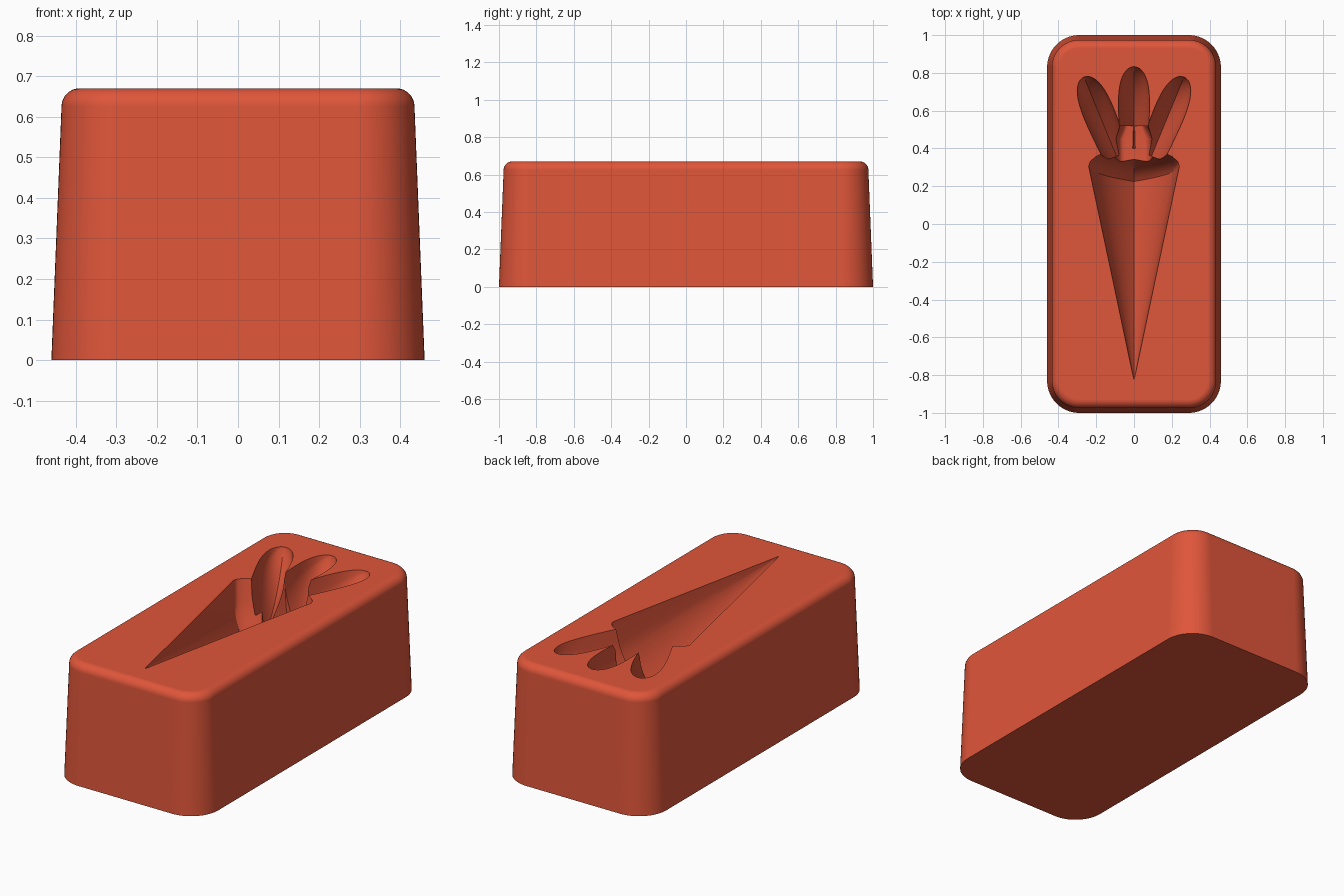
import bpy, bmesh, math
from mathutils import Vector

cube = bpy.data.objects.get("Cube")
if cube:
    bpy.data.objects.remove(cube, do_unlink=True)

TOP = 0.67

clay = bpy.data.materials.new("coral_red")
clay.use_nodes = True
clay.diffuse_color = (0.74, 0.092, 0.042, 1)
clay.node_tree.nodes["Principled BSDF"].inputs["Base Color"].default_value = clay.diffuse_color


def loft(name, rings):
    """Skin a list of equal-length closed rings and cap both ends."""
    bm = bmesh.new()
    rows = [[bm.verts.new(p) for p in ring] for ring in rings]
    n = len(rows[0])
    for a, b in zip(rows, rows[1:]):
        for i in range(n):
            j = (i + 1) % n
            bm.faces.new((a[i], a[j], b[j], b[i]))
    bm.faces.new(rows[0][::-1])
    bm.faces.new(rows[-1])
    bmesh.ops.recalc_face_normals(bm, faces=bm.faces)
    mesh = bpy.data.meshes.new(name)
    bm.to_mesh(mesh)
    bm.free()
    mesh.materials.append(clay)
    obj = bpy.data.objects.new(name, mesh)
    bpy.context.collection.objects.link(obj)
    return obj


def rounded_rect(z, inset, steps=14):
    """Rounded rectangle ring whose corner centres stay fixed."""
    r = 0.17 - inset
    ring = []
    for q, (sx, sy) in enumerate(((1, 1), (-1, 1), (-1, -1), (1, -1))):
        for i in range(steps + 1):
            a = math.pi / 2 * (q + i / steps)
            ring.append((sx * 0.29 + r * math.cos(a), sy * 0.83 + r * math.sin(a), z))
    return ring


def trough(name, base, angle, stations, power=2, lean=0.0, n=14):
    """Cavity cutter: pointed-arch sections (s, half width, depth) along an axis."""
    along = Vector((-math.sin(angle), math.cos(angle), 0))
    side = Vector((math.cos(angle), math.sin(angle), 0))
    start = Vector((base[0], base[1], TOP))
    rings = []
    for s, w, depth in stations:
        ring = [start + along * s + side * w + Vector((0, 0, 0.05))]
        for i in range(-n, n + 1):
            u = -i / n
            d = depth * (1 - abs(u) ** power) if power > 2 else depth * math.sqrt(1 - abs(u))
            ring.append(start + along * (s - lean * d) + side * (w * u) - Vector((0, 0, d)))
        ring.append(start + along * s - side * w + Vector((0, 0, 0.05)))
        rings.append(ring)
    cutter = loft(name, rings)
    cutter.hide_render = True
    return cutter


def leaf(name, base, angle, length, steps=16):
    """Leaf that swells outward and closes in a rounded tip."""
    stations = []
    for i in range(steps + 1):
        t = min(math.sin(math.pi / 2 * i / steps), 0.9995)
        stations.append((length * t,
                         (0.07 + 0.03 * t) * math.sqrt(1 - t ** 4),
                         0.30 * (1 - t * t) ** 0.7))
    return trough(name, base, angle, stations)


# Tapered block with a rounded upper edge
rings = [rounded_rect(0, 0)]
for i in range(9):
    a = math.pi / 2 * i / 8
    rings.append(rounded_rect(TOP - 0.045 + 0.045 * math.sin(a), 0.07 - 0.045 * math.cos(a)))
block = loft("mould_block", rings)

# Root cavity, deepest at its shoulders
root = trough("root_cutter", (0, 0), 0, [
    (-0.82, 0.002, 0.004), (-0.25, 0.122, 0.25), (0.305, 0.24, 0.50),
    (0.33, 0.232, 0.48), (0.355, 0.205, 0.44), (0.375, 0.165, 0.38),
    (0.385, 0.12, 0.31), (0.39, 0.08, 0.26)], lean=0.16)

# Crown and leaf cavities
crown = trough("crown_cutter", (0, 0), 0, [
    (0.33, 0.11, 0.285), (0.45, 0.115, 0.285), (0.52, 0.075, 0.28)], power=8)
cutters = [root, crown, leaf("middle_leaf_cutter", (0, 0.40), 0, 0.433)]
for sign, label in ((-1, "right"), (1, "left")):
    cutters.append(leaf(label + "_leaf_cutter", (sign * 0.093, 0.36), -sign * 0.39, 0.452))

# Carve the cavities and discard the cutters
bpy.ops.object.select_all(action='DESELECT')
block.select_set(True)
bpy.context.view_layer.objects.active = block
for cutter in cutters:
    mod = block.modifiers.new("carve", 'BOOLEAN')
    mod.operation = 'DIFFERENCE'
    mod.solver = 'EXACT'
    mod.object = cutter
    bpy.ops.object.modifier_apply(modifier=mod.name)
    bpy.data.objects.remove(cutter, do_unlink=True)

# Smooth shading with crisp rims
bpy.ops.object.shade_smooth_by_angle(angle=math.radians(30))
weighted = block.modifiers.new("even_normals", 'WEIGHTED_NORMAL')
weighted.keep_sharp = True
